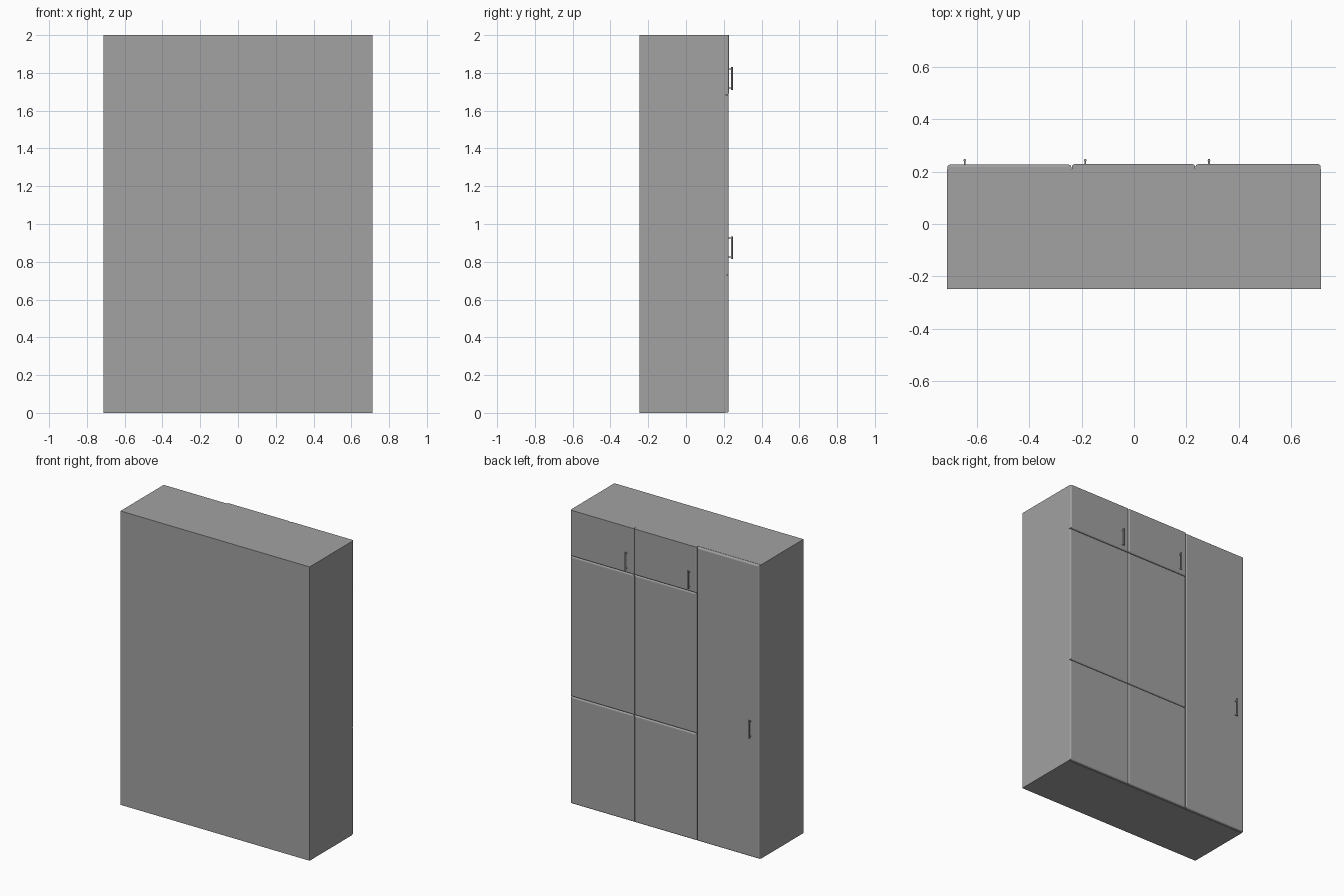
import bpy
import bmesh
from mathutils import Matrix

cube = bpy.data.objects.get("Cube")
if cube:
    bpy.data.objects.remove(cube, do_unlink=True)

grey = bpy.data.materials.new("plain grey")
grey.use_nodes = True
colour = (0.36, 0.36, 0.36, 1)
grey.diffuse_color = colour
grey.node_tree.nodes["Principled BSDF"].inputs["Base Color"].default_value = colour

HALF, BACK, FACE, TOP = 0.712, -0.247, 0.209, 2.0
GAP = 0.001


def finish(name, bm):
    mesh = bpy.data.meshes.new(name)
    bm.to_mesh(mesh)
    bm.free()
    mesh.materials.append(grey)
    obj = bpy.data.objects.new(name, mesh)
    bpy.context.collection.objects.link(obj)
    return obj


def add_box(bm, x, y, z):
    """Box from three (low, high) ranges."""
    size = [b - a for a, b in (x, y, z)]
    mid = [(a + b) / 2 for a, b in (x, y, z)]
    matrix = Matrix.Translation(mid) @ Matrix.Diagonal((*size, 1))
    bmesh.ops.create_cube(bm, size=1, matrix=matrix)


def door(name, x, z, front, square_top=False):
    """Door slab with rounded outer edges; the top edge may stay square."""
    bm = bmesh.new()
    add_box(bm, (x[0] + GAP, x[1] - GAP), (FACE, front), z)
    edges = [e for e in bm.edges
             if all(v.co.y > front - GAP for v in e.verts)
             and not (square_top and all(v.co.z > z[1] - GAP for v in e.verts))]
    bmesh.ops.bevel(bm, geom=edges, offset=0.009, segments=3,
                    profile=0.5, affect="EDGES")
    finish(name, bm)


def handle(name, x, z, front):
    """Upright bar on two short posts."""
    bm = bmesh.new()
    low, high = z
    bmesh.ops.create_cone(bm, cap_ends=True, segments=12, radius1=0.005,
                          radius2=0.005, depth=high - low,
                          matrix=Matrix.Translation((x, 0.243, (low + high) / 2)))
    for post in (low + 0.01, high - 0.01):
        add_box(bm, (x - 0.003, x + 0.003), (front - 0.002, 0.242),
                (post - 0.003, post + 0.003))
    obj = finish(name, bm)
    bpy.ops.object.select_all(action="DESELECT")
    bpy.context.view_layer.objects.active = obj
    obj.select_set(True)
    bpy.ops.object.shade_smooth_by_angle()


# Cabinet body
body = bmesh.new()
add_box(body, (-HALF, HALF), (BACK, FACE), (0, TOP))
finish("cabinet_body", body)

# Tall single door
door("tall_door", (-HALF, -0.238), (0.002, TOP - GAP), 0.226)
handle("tall_door_handle", -0.645, (0.815, 0.935), 0.226)

# Two columns of stacked doors
columns = {"middle": (-0.238, 0.234), "left": (0.234, HALF)}
for side, x in columns.items():
    door(side + "_lower_door", x, (0.002, 0.729), 0.226)
    door(side + "_centre_door", x, (0.731, 1.684), 0.226)
    door(side + "_upper_door", x, (1.686, TOP), 0.228, square_top=True)
    handle(side + "_upper_handle", x[0] + 0.052, (1.71, 1.83), 0.228)
